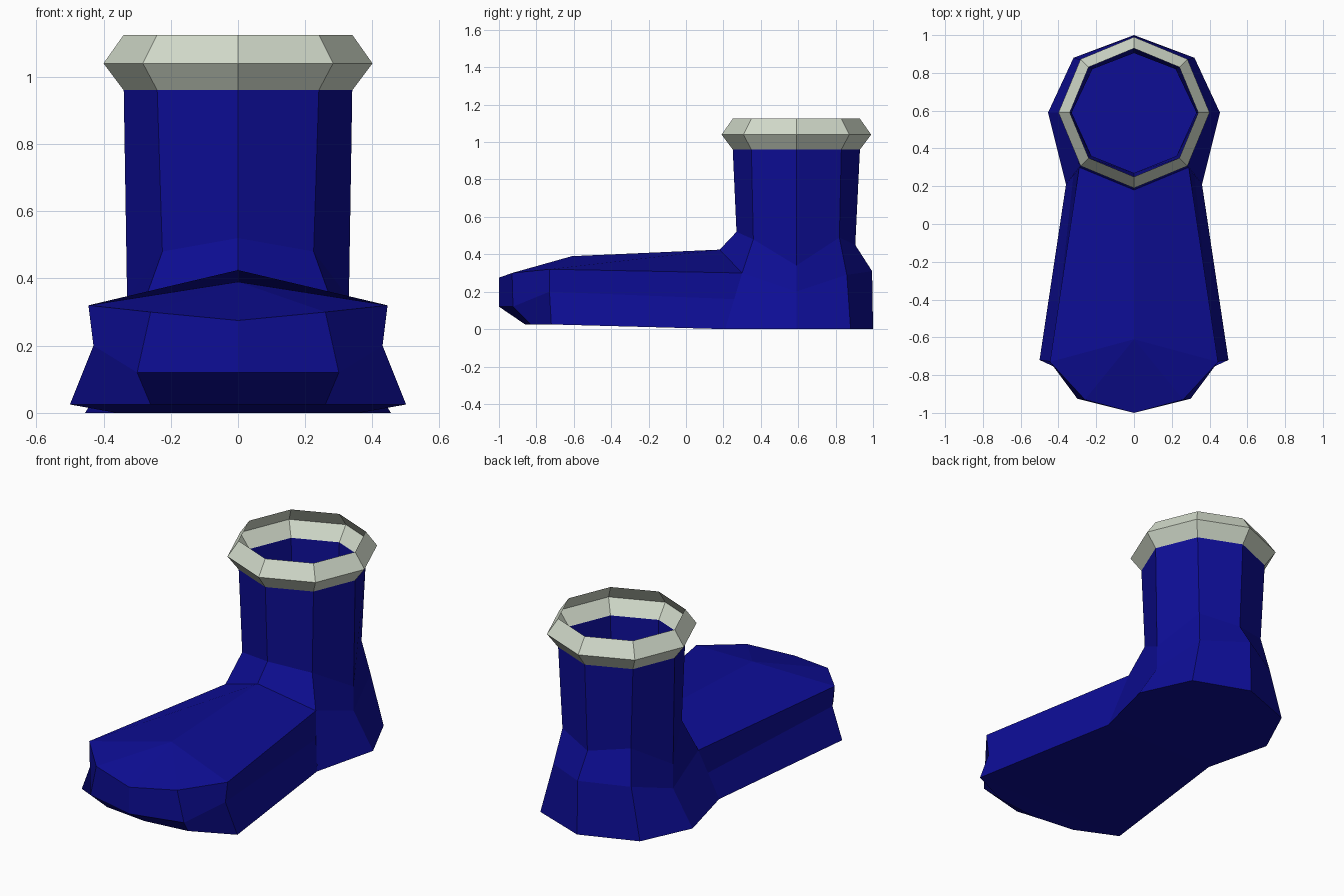
import bpy, bmesh, math
from mathutils import Vector

cube = bpy.data.objects.get("Cube")
if cube:
    bpy.data.objects.remove(cube, do_unlink=True)

SHAFT_Y = 0.59


def material(name, rgb):
    mat = bpy.data.materials.new(name)
    mat.use_nodes = True
    mat.diffuse_color = (*rgb, 1)
    bsdf = mat.node_tree.nodes["Principled BSDF"]
    bsdf.inputs["Base Color"].default_value = (*rgb, 1)
    bsdf.inputs["Roughness"].default_value = 0.8
    return mat


def face(bm, points):
    bm.faces.new([bm.verts.new(p) for p in points])


def loft(bm, columns):
    """Join neighbouring columns of points with quads."""
    for a, b in zip(columns, columns[1:]):
        for i in range(len(a) - 1):
            face(bm, (a[i], b[i], b[i + 1], a[i + 1]))


def ring_point(step, radius, z):
    """Point on the eight-sided leg; step 0 is the back, step 4 the front."""
    a = step * math.pi / 4
    return Vector((radius * math.sin(a), SHAFT_Y + radius * math.cos(a), z))


def finish(bm, name, mat):
    bmesh.ops.remove_doubles(bm, verts=bm.verts, dist=0.001)
    bmesh.ops.recalc_face_normals(bm, faces=bm.faces)
    mesh = bpy.data.meshes.new(name)
    bm.to_mesh(mesh)
    bm.free()
    mesh.materials.append(mat)
    obj = bpy.data.objects.new(name, mesh)
    bpy.context.collection.objects.link(obj)
    mirror = obj.modifiers.new("Mirror", 'MIRROR')
    mirror.use_clip = True
    return obj


blue = material("deep blue", (0.004, 0.004, 0.30))
cream = material("pale grey green", (0.64, 0.70, 0.59))

# Boot: one open shell, half modelled and mirrored
boot = bmesh.new()

# Leg and heel columns from the ankle down to the ground, back to front
heel = [
    [(0, .905, .45), (0, .995, .31), (0, 1, 0)],
    [(.22, .82, .49), (.25, .86, .29), (.32, .88, 0)],
    [(.33, SHAFT_Y, .34), (.33, SHAFT_Y, .2), (.455, SHAFT_Y, 0)],
    [(.225, .36, .48), (.29, .3, .3), (.36, .21, 0)],
]
loft(boot, heel)
ankle_front, instep_top = (0, .27, .52), (0, .18, .425)
loft(boot, [heel[-1][:2], [ankle_front, instep_top]])
ankle = [c[0] for c in heel] + [ankle_front]
loft(boot, [[ring_point(i, .34, .96), p] for i, p in enumerate(ankle)])

# Foot cross-sections from the instep to the ball
instep = [instep_top, heel[-1][1], (.32, .26, .16), heel[-1][2]]
ball = [(0, -.61, .39), (.445, -.73, .32), (.43, -.73, .2), (.5, -.72, .025)]
loft(boot, [instep, ball])

# Toe cap
toe = [
    ball[1:],
    [(.26, -.93, .3), (.3, -.925, .12), (.26, -.83, .025)],
    [(0, -1, .275), (0, -1, .12), (0, -.86, .025)],
]
loft(boot, toe)
for a, b in zip(toe, toe[1:]):
    face(boot, (ball[0], a[0], b[0]))

# Sole
heel_mid, ball_mid = (0, .21, 0), (0, -.72, .025)
face(boot, [c[-1] for c in heel] + [heel_mid])
face(boot, (heel_mid, instep[-1], ball[-1], ball_mid))
face(boot, [ball_mid] + [c[-1] for c in toe])
finish(boot, "boot", blue)

# Cuff: open band flaring out and back in around the leg top
cuff = bmesh.new()
band = [(.34, .96), (.40, 1.04), (.34, 1.125)]
loft(cuff, [[ring_point(i, r, z) for r, z in band] for i in range(5)])
finish(cuff, "cuff", cream)
